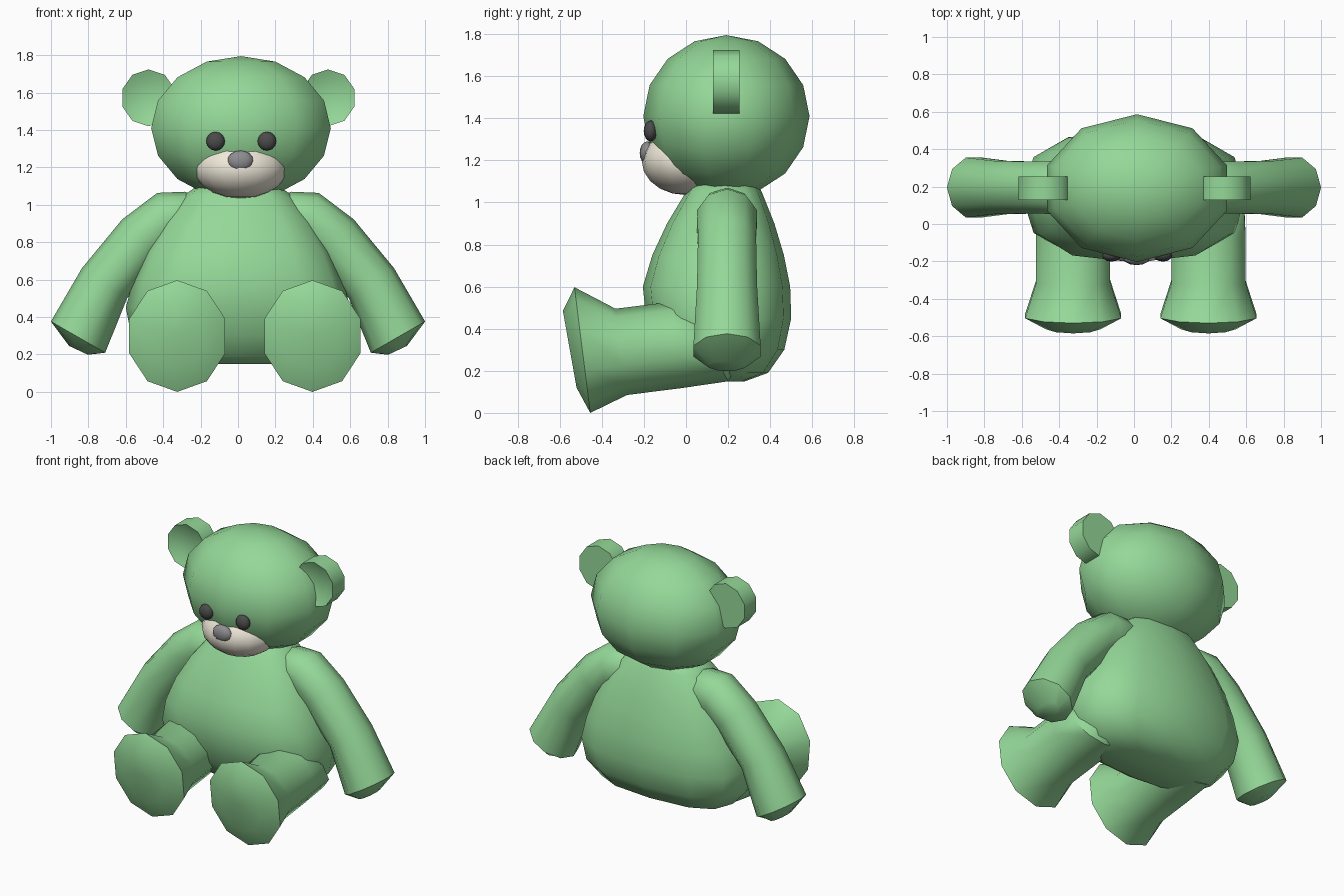
import bpy, bmesh
from math import sin, cos, pi, radians
from mathutils import Vector

if "Cube" in bpy.data.objects:
    bpy.data.objects.remove(bpy.data.objects["Cube"])


def material(name, rgb):
    m = bpy.data.materials.new(name)
    m.diffuse_color = (*rgb, 1)
    m.use_nodes = True
    m.node_tree.nodes["Principled BSDF"].inputs["Base Color"].default_value = m.diffuse_color
    return m


GREEN = material("green_plush", (0.298, 0.686, 0.314))
CREAM = material("cream", (0.87, 0.82, 0.70))
BLACK = material("black", (0.07, 0.07, 0.07))
GREY = material("dark_grey", (0.27, 0.27, 0.28))


def signed_pow(v, p):
    return (abs(v) ** p) * (1 if v >= 0 else -1)


def loft(name, rings, mat, n=10, square=2.0, angle=50):
    """Skin rings of (centre, u half-axis, v half-axis); cap both ends with a fan."""
    bm = bmesh.new()
    loops = []
    for c, u, v in rings:
        c, u, v = Vector(c), Vector(u), Vector(v)
        if u.length < 1e-5:
            loops.append([bm.verts.new(c)])
            continue
        loop = []
        for i in range(n):
            a = 2 * pi * i / n
            loop.append(bm.verts.new(c + u * signed_pow(cos(a), 2 / square)
                                     + v * signed_pow(sin(a), 2 / square)))
        loops.append(loop)
    for a, b in zip(loops, loops[1:]):
        for i in range(n):
            j = (i + 1) % n
            if len(a) == 1:
                bm.faces.new((a[0], b[i], b[j]))
            elif len(b) == 1:
                bm.faces.new((a[i], a[j], b[0]))
            else:
                bm.faces.new((a[i], a[j], b[j], b[i]))
    for end in (loops[0], loops[-1]):
        if len(end) > 1:
            bm.faces.new(end)
    bmesh.ops.recalc_face_normals(bm, faces=bm.faces)
    for f in bm.faces:
        f.smooth = True
    me = bpy.data.meshes.new(name)
    bm.to_mesh(me)
    bm.free()
    me.set_sharp_from_angle(angle=radians(angle))
    me.materials.append(mat)
    ob = bpy.data.objects.new(name, me)
    bpy.context.collection.objects.link(ob)
    return ob


def ellipsoid(name, c, r, mat, n=10, m=8):
    rings = []
    for k in range(m + 1):
        t = pi * k / m
        s = sin(t) if 0 < k < m else 0
        rings.append(((c[0], c[1], c[2] - r[2] * cos(t)),
                      (0, r[1] * s, 0), (r[0] * s, 0, 0)))
    return loft(name, rings, mat, n)


# Body: pear-shaped, slightly squared cross-section: z, half width, front y, back y
body = [(1.10, 0.22, 0.04, 0.33), (1.05, 0.29, 0.0, 0.36), (0.90, 0.41, -0.09, 0.42),
        (0.75, 0.50, -0.16, 0.465), (0.60, 0.56, -0.205, 0.495), (0.45, 0.60, -0.19, 0.50),
        (0.30, 0.57, -0.14, 0.467), (0.19, 0.47, -0.06, 0.39), (0.15, 0.33, 0.0, 0.28)]
loft("body", [((0, (f + b) / 2, z), (w, 0, 0), (0, (b - f) / 2, 0))
              for z, w, f, b in body], GREEN, n=12, square=2.6)

# Head and face
ellipsoid("head", (0.016, 0.192, 1.41), (0.505, 0.395, 0.385), GREEN)
ellipsoid("muzzle", (0.014, 0.0, 1.195), (0.25, 0.21, 0.16), CREAM, 16, 10)
ellipsoid("nose", (0.013, -0.185, 1.235), (0.07, 0.035, 0.055), GREY, 12, 8)
for side, x in (("left", -0.12), ("right", 0.155)):
    ellipsoid(side + "_eye", (x, -0.168, 1.34), (0.05, 0.033, 0.05), BLACK, 12, 8)

# Ears: thick discs with a shallow dished front
for side, x in (("left", -0.478), ("right", 0.482)):
    ear = [(0.16, 0.0), (0.155, 0.09), (0.128, 0.152), (0.255, 0.152)]
    loft(side + "_ear", [((x, y, 1.572), (0, 0, r), (r * 0.97, 0, 0)) for y, r in ear], GREEN)

# Arms: bent tubes in the xz plane: centre x, z, outward normal x, z, radius, y radius
arm = [(0.20, 0.95, 0.0, 1.0, 0.09, 0.10), (0.28, 0.935, 0.05, 1.0, 0.135, 0.135),
       (0.39, 0.918, 0.27, 0.96, 0.152, 0.15), (0.515, 0.815, 0.69, 0.72, 0.15, 0.145),
       (0.714, 0.58, 0.83, 0.56, 0.145, 0.15), (0.855, 0.293, 0.87, 0.5, 0.167, 0.168),
       (0.853, 0.222, 0.9, 0.42, 0.056, 0.09)]
for side, s in (("left", -1), ("right", 1)):
    loft(side + "_arm", [((s * x, 0.195, z), (s * nx * r, 0, nz * r), (0, ry, 0))
                         for x, z, nx, nz, r, ry in arm], GREEN, n=10, angle=45)

# Legs: top and bottom points (y, z) of each ring plus half width
leg = [(-0.535, 0.30, -0.535, 0.30, 0.0),
       (-0.585, 0.485, -0.52, 0.12, 0.155), (-0.53, 0.597, -0.455, 0.0, 0.27),
       (-0.335, 0.495, -0.28, 0.085, 0.208), (-0.075, 0.527, -0.02, 0.118, 0.208),
       (0.02, 0.50, 0.20, 0.15, 0.20), (0.12, 0.42, 0.24, 0.22, 0.12)]
for side, x in (("left", -0.325), ("right", 0.398)):
    rings = []
    for ty, tz, by, bz, w in leg:
        rings.append(((x, (ty + by) / 2, (tz + bz) / 2),
                      (0, (ty - by) / 2, (tz - bz) / 2), (w, 0, 0)))
    loft(side + "_leg", rings, GREEN, n=10)
